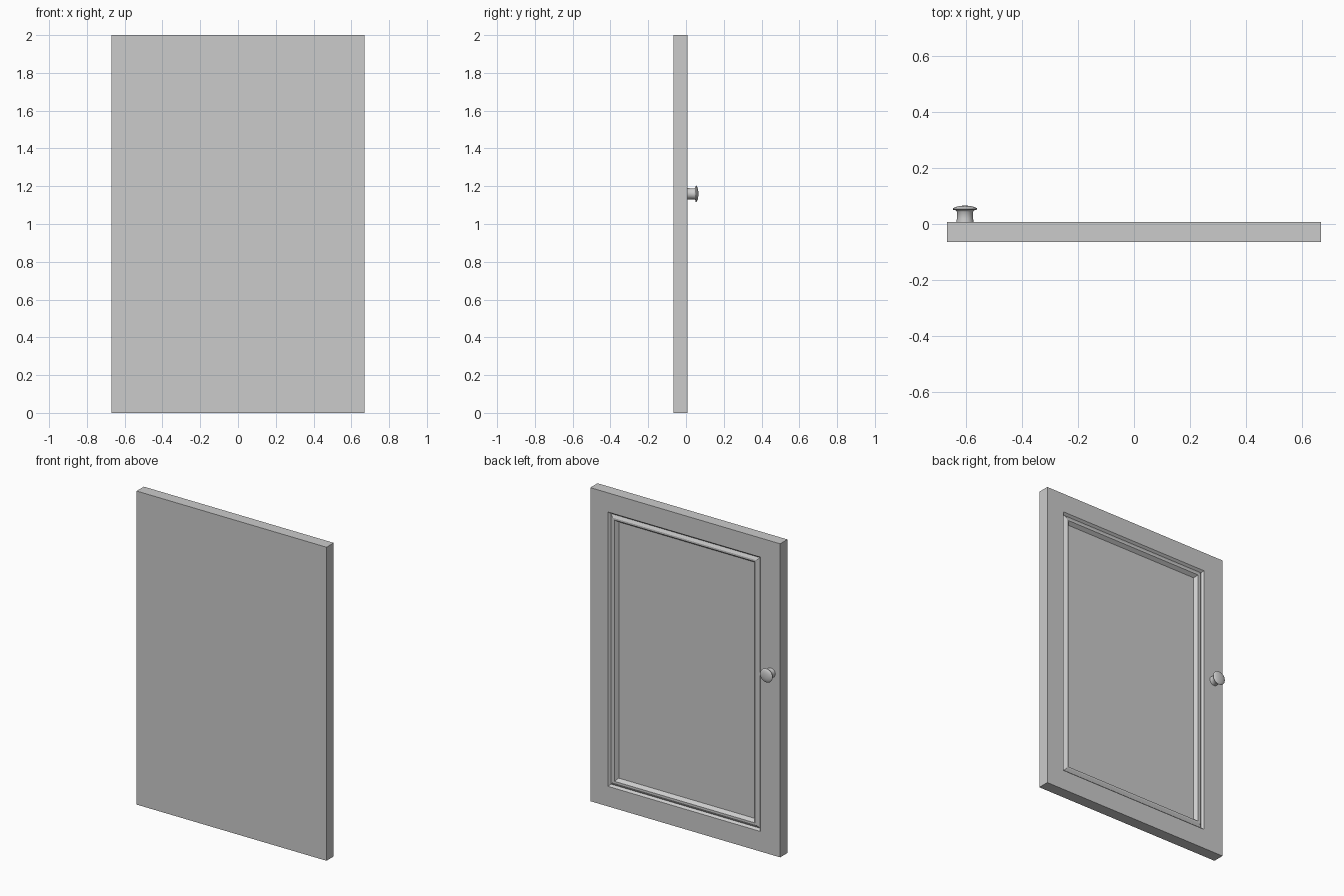
import bpy, bmesh, math

if "Cube" in bpy.data.objects:
    bpy.data.objects.remove(bpy.data.objects["Cube"])

BACK, FRONT = 0.008, -0.065      # y of the panelled face and the plain face
PANEL = (-0.53, 0.545, 0.128, 1.878)   # x0, x1, z0, z1 of the moulding


def finish(bm, name):
    bmesh.ops.recalc_face_normals(bm, faces=bm.faces)
    mesh = bpy.data.meshes.new(name)
    bm.to_mesh(mesh)
    bm.free()
    obj = bpy.data.objects.new(name, mesh)
    bpy.context.collection.objects.link(obj)
    return obj


def bridge(bm, a, b):
    n = len(a)
    for i in range(n):
        bm.faces.new((a[i], a[(i + 1) % n], b[(i + 1) % n], b[i]))


def rect(bm, x0, x1, z0, z1, y):
    return [bm.verts.new((x, y, z)) for x, z in ((x0, z0), (x1, z0), (x1, z1), (x0, z1))]


# Door slab: plain front, moulded and recessed panel on the back
bm = bmesh.new()
rings = [rect(bm, -0.67, 0.67, 0, 2, FRONT), rect(bm, -0.67, 0.67, 0, 2, BACK)]
x0, x1, z0, z1 = PANEL
# (inset from moulding edge, depth): groove, bead, sunk panel
for o, d in ((0, 0), (0.012, 0.014), (0.03, 0.004), (0.042, 0.004), (0.058, 0.026)):
    rings.append(rect(bm, x0 + o, x1 - o, z0 + o, z1 - o, BACK - d))
for a, b in zip(rings, rings[1:]):
    bridge(bm, a, b)
bm.faces.new(rings[0])
bm.faces.new(rings[-1])
finish(bm, "door_panel")

# Knob: turned profile (radius, y) with stem, flared rim and domed cap
SIDES = 32
profile = [(0.031, BACK - 0.002), (0.029, 0.02), (0.029, 0.044), (0.033, 0.049), (0.042, 0.051),
           (0.044, 0.054), (0.042, 0.057), (0.034, 0.061), (0.022, 0.064), (0.010, 0.0655)]
bm = bmesh.new()
rings = []
for r, y in profile:
    rings.append([bm.verts.new((-0.605 + r * math.cos(2 * math.pi * i / SIDES), y,
                                1.16 + r * math.sin(2 * math.pi * i / SIDES)))
                  for i in range(SIDES)])
for a, b in zip(rings, rings[1:]):
    bridge(bm, a, b)
bm.faces.new(rings[0])
bm.faces.new(rings[-1])
knob = finish(bm, "door_knob")
bpy.context.view_layer.objects.active = knob
knob.select_set(True)
bpy.ops.object.shade_smooth_by_angle(angle=math.radians(40))
